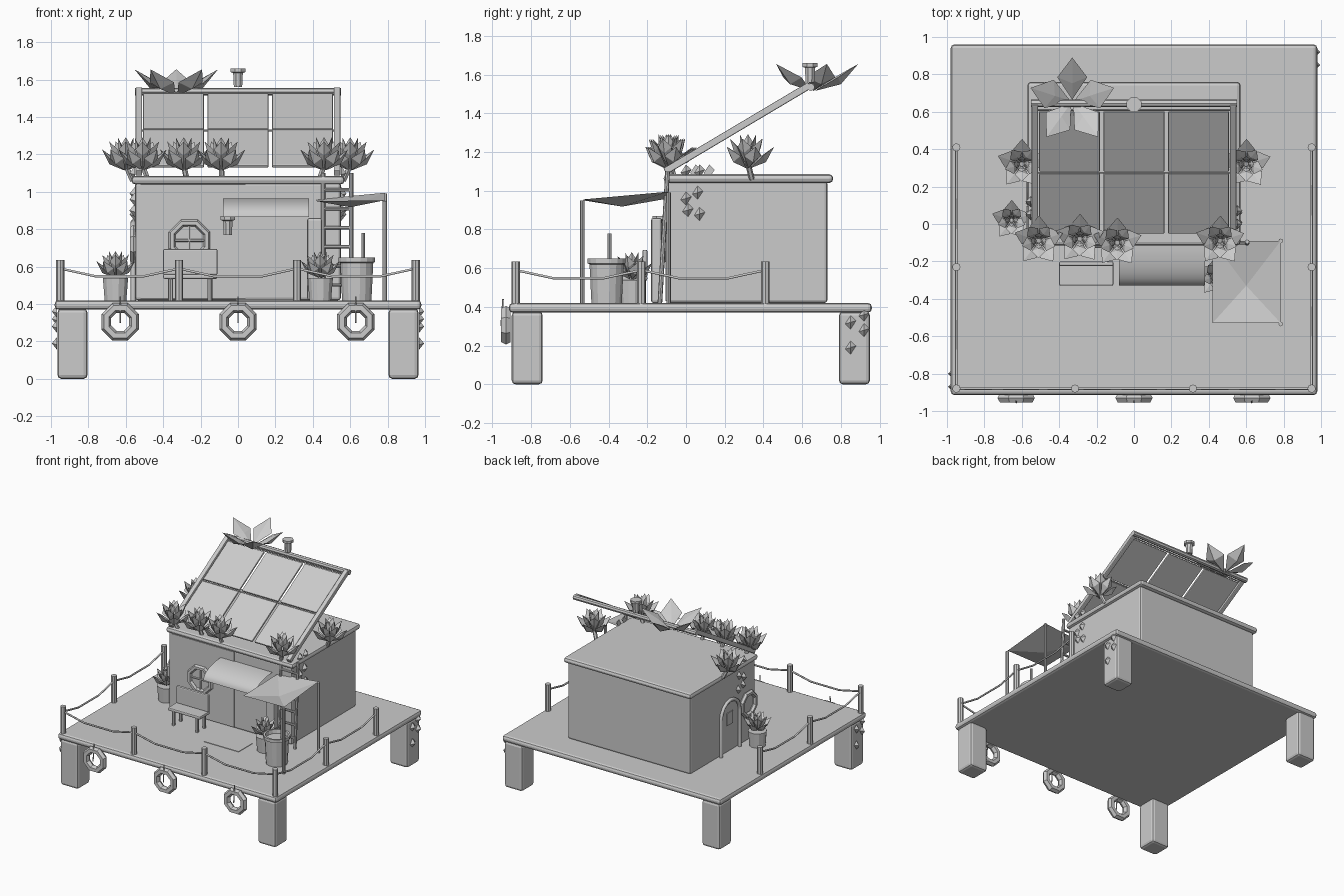
import bpy, bmesh, math
from mathutils import Vector, Matrix

cube = bpy.data.objects.get("Cube")
if cube:
    bpy.data.objects.remove(cube, do_unlink=True)

grey = bpy.data.materials.new("plain_grey")
grey.use_nodes = True
GREY = (0.6, 0.6, 0.6, 1)
grey.diffuse_color = GREY
grey.node_tree.nodes["Principled BSDF"].inputs["Base Color"].default_value = GREY


def finish(name, bm, smooth=False):
    mesh = bpy.data.meshes.new(name)
    bmesh.ops.recalc_face_normals(bm, faces=bm.faces)
    for f in bm.faces:
        f.smooth = smooth
    bm.to_mesh(mesh)
    bm.free()
    mesh.materials.append(grey)
    ob = bpy.data.objects.new(name, mesh)
    bpy.context.collection.objects.link(ob)
    return ob


def box(name, lo, hi, bevel=0.0):
    lo, hi = Vector(lo), Vector(hi)
    bm = bmesh.new()
    bmesh.ops.create_cube(bm, size=1, matrix=Matrix.Translation((lo + hi) / 2)
                          @ Matrix.Diagonal((*(hi - lo), 1)))
    if bevel:
        bmesh.ops.bevel(bm, geom=bm.edges[:], offset=bevel, segments=2,
                        profile=0.5, affect='EDGES')
    return finish(name, bm)


def rod(name, a, b, r, sides=8):
    a, b = Vector(a), Vector(b)
    d = b - a
    bm = bmesh.new()
    bmesh.ops.create_cone(bm, cap_ends=True, segments=sides, radius1=r, radius2=r,
                          depth=d.length, matrix=Matrix.Translation((a + b) / 2)
                          @ d.to_track_quat('Z', 'Y').to_matrix().to_4x4())
    return finish(name, bm)


def lathe(name, centre, profile, sides=12, axis='Z'):
    """Revolve (radius, height) points; a closed profile makes a ring."""
    bm = bmesh.new()
    turn = {'Z': Matrix(), 'Y': Matrix.Rotation(math.pi / 2, 4, 'X'),
            'X': Matrix.Rotation(math.pi / 2, 4, 'Y')}[axis]
    vs = [bm.verts.new((r, 0, h)) for r, h in profile]
    es = [bm.edges.new(p) for p in zip(vs, vs[1:])]
    bmesh.ops.spin(bm, geom=vs + es, axis=(0, 0, 1), cent=(0, 0, 0),
                   angle=math.tau, steps=sides)
    bmesh.ops.remove_doubles(bm, verts=bm.verts, dist=1e-4)
    bm.transform(Matrix.Translation(centre) @ turn @ Matrix.Rotation(math.pi / sides, 4, 'Z'))
    return finish(name, bm)


def ring(name, centre, major, minor, axis, depth=1.0):
    prof = [(major + minor * math.cos(k * math.tau / 6), depth * minor * math.sin(k * math.tau / 6))
            for k in range(7)]
    return lathe(name, centre, prof, 8, axis)


def tube(name, points, r):
    cu = bpy.data.curves.new(name, 'CURVE')
    cu.dimensions = '3D'
    cu.bevel_depth, cu.bevel_resolution, cu.use_fill_caps = r, 1, True
    sp = cu.splines.new('POLY')
    sp.points.add(len(points) - 1)
    for p, q in zip(sp.points, points):
        p.co = (*q, 1)
    cu.materials.append(grey)
    ob = bpy.data.objects.new(name, cu)
    bpy.context.collection.objects.link(ob)


def flower(name, centre, layers, size=1.0):
    """layers: (count, belly radius, belly height, tip radius, tip height, width, turn)"""
    bm = bmesh.new()
    for n, br, bh, tr, th, w, turn in layers:
        for k in range(n):
            rot = Matrix.Rotation(turn + k * math.tau / n, 3, 'Z')
            pts = [(0.01, 0, 0), (br, w, bh + 0.02), (br, -w, bh + 0.02), (tr, 0, th),
                   (br + 0.015, 0, bh - 0.015), (br * 0.75, 0, bh + 0.012)]
            vs = [bm.verts.new(Vector(centre) + size * (rot @ Vector(p))) for p in pts]
            bmesh.ops.convex_hull(bm, input=vs)
    return finish(name, bm)


def leaves(name, places, x, side):
    bm = bmesh.new()
    for y, z in places:
        pts = [(0, 0, 0.035), (0, 0.028, 0.008), (0, -0.028, -0.008), (0, 0, -0.035),
               (side * 0.028, 0, 0)]
        bmesh.ops.convex_hull(bm, input=[bm.verts.new(Vector(p) + Vector((x, y, z))) for p in pts])
    finish(name, bm)


# platform and legs
box("deck", (-0.98, -0.915, 0.37), (0.98, 0.96, 0.42), 0.02)
for sx, s in ((-1, "right"), (1, "left")):
    for y, e in ((-0.9, "front"), (0.79, "back")):
        x = sx * 0.885
        box(f"{e}_{s}_leg", (x - 0.08, y, 0), (x + 0.08, y + 0.16, 0.375), 0.02)

# house
box("house_walls", (-0.55, -0.1, 0.42), (0.55, 0.73, 1.05), 0.015)
box("roof_slab", (-0.57, -0.115, 1.04), (0.57, 0.76, 1.085), 0.02)
box("front_wall_panel", (-0.52, -0.106, 0.43), (0.04, -0.098, 1.04))
box("leaning_board", (0.37, -0.18, 0.42), (0.45, -0.125, 0.86), 0.012)
box("doormat", (-0.01, -0.42, 0.42), (0.3, -0.24, 0.424))

# round windows with cross bars
ring("front_window_frame", (-0.26, -0.11, 0.74), 0.1, 0.02, 'Y')
rod("front_window_bar_upright", (-0.26, -0.11, 0.64), (-0.26, -0.11, 0.84), 0.008, 6)
rod("front_window_bar_level", (-0.36, -0.11, 0.74), (-0.16, -0.11, 0.74), 0.008, 6)
ring("side_window_frame", (-0.56, 0.0, 0.72), 0.09, 0.02, 'X')

# arched side door
arch = [(-0.56, 0.23 + 0.12 * math.cos(a), 0.72 + 0.12 * math.sin(a))
        for a in [k * math.pi / 8 for k in range(9)]]
tube("side_door_frame", [(-0.56, 0.35, 0.42)] + arch + [(-0.56, 0.11, 0.42)], 0.014)
box("side_door_window", (-0.556, 0.19, 0.64), (-0.549, 0.27, 0.74))

# curved awning over the entrance
bm = bmesh.new()
rows = []
for k in range(9):
    a = k / 8 * math.pi / 2
    y, z = -0.1 - 0.23 * math.sin(a), 0.865 + 0.1 * math.cos(a)
    rows.append([bm.verts.new((x, y, z)) for x in (-0.08, 0.38)])
for p, q in zip(rows, rows[1:]):
    bm.faces.new((p[0], p[1], q[1], q[0]))
finish("entrance_awning", bm, True)

# shade sail on two poles
bm = bmesh.new()
edge = [bm.verts.new(p) for p in ((0.42, -0.53, 0.95), (0.785, -0.53, 0.955),
                                  (0.785, -0.09, 0.995), (0.42, -0.09, 0.96))]
sag = bm.verts.new((0.6, -0.33, 0.918))
for k in range(4):
    bm.faces.new((edge[k], edge[(k + 1) % 4], sag))
finish("shade_sail", bm)
for y, top in ((-0.535, 0.95), (-0.09, 0.99)):
    rod("sail_pole", (0.785, y, 0.42), (0.785, y, top), 0.012)

# tilted solar roof
low, high = Vector((0, -0.1, 1.105)), Vector((0, 0.64, 1.545))
slope = (high - low).normalized()
tilt = Matrix.Translation(low) @ Matrix.Rotation(math.atan2(slope.z, slope.y), 4, 'X')
length = (high - low).length
for x in (-0.345, 0.0, 0.345):
    for k in (0, 1):
        y0 = 0.06 + k * 0.385
        panel = box("solar_panel", (x - 0.163, y0, -0.008), (x + 0.163, y0 + 0.37, 0.008), 0.005)
        panel.data.transform(tilt)
for x in (-0.53, 0.53):
    rail = box("solar_side_rail", (x - 0.018, -0.01, -0.018), (x + 0.018, length, 0.018), 0.006)
    rail.data.transform(tilt)
rod("solar_top_bar", (-0.55, 0.645, 1.535), (0.55, 0.645, 1.535), 0.02)
for z in (0.38, 0.77):
    rod("solar_cross_wire", tilt @ Vector((-0.53, z + 0.055, 0)), tilt @ Vector((0.53, z + 0.055, 0)), 0.006, 6)

# small lamps
for x, y, z in ((0, 0.64, 1.56), (-0.055, -0.135, 0.77)):
    lathe("lamp", (x, y, z), [(0, 0), (0.024, 0), (0.028, 0.075), (0.042, 0.08),
                              (0.042, 0.1), (0, 0.1)], 8)

# ladder
for x in (0.455, 0.605):
    rod("ladder_rail", (x, -0.135, 0.42), (x, -0.095, 1.1), 0.012)
for k in range(6):
    t = 0.12 + k * 0.15
    rod("ladder_rung", (0.455, -0.135 + 0.04 * t, 0.42 + 0.68 * t),
        (0.605, -0.135 + 0.04 * t, 0.42 + 0.68 * t), 0.009)

# bench
box("bench_seat", (-0.4, -0.33, 0.535), (-0.11, -0.2, 0.56), 0.008)
box("bench_back", (-0.4, -0.225, 0.555), (-0.11, -0.2, 0.695), 0.008)
for x in (-0.36, -0.15):
    for y in (-0.31, -0.22):
        rod("bench_leg", (x, y, 0.42), (x, y, 0.54), 0.013)

# flowers
BUD = [(5, 0.085, 0.05, 0.145, 0.12, 0.05, 0.3), (5, 0.06, 0.1, 0.1, 0.165, 0.04, 0.93),
       (4, 0.03, 0.13, 0.045, 0.19, 0.025, 0)]
STAR = [(5, 0.13, 0.05, 0.235, 0.14, 0.08, math.pi / 2)]
for x, y in ((-0.51, -0.09), (-0.29, -0.08), (-0.09, -0.1), (0.46, -0.09),
             (-0.6, 0.32), (0.6, 0.32)):
    flower("roof_flower", (x, y, 1.115), BUD, 0.93)
    rod("flower_stem", (x * 0.94, y + 0.02, 1.06), (x, y, 1.14), 0.015, 6)
flower("large_flower", (-0.33, 0.655, 1.515), STAR)

# pots and barrel
for x, y in ((-0.655, 0.02), (0.44, -0.28)):
    lathe("flower_pot", (x, y, 0.42), [(0, 0), (0.06, 0), (0.07, 0.12), (0, 0.12)])
    flower("pot_flower", (x, y, 0.54), BUD, 0.75)
lathe("barrel", (0.635, -0.41, 0.42), [(0, 0), (0.08, 0), (0.09, 0.2), (0.1, 0.205),
                                       (0.1, 0.23), (0.085, 0.23), (0.08, 0.2), (0, 0.2)], 16)
rod("barrel_stick", (0.67, -0.395, 0.5), (0.67, -0.395, 0.78), 0.01)

# rope fence
path = [(-0.95, 0.41), (-0.95, -0.23), (-0.95, -0.88), (-0.315, -0.88), (0.315, -0.88),
        (0.95, -0.88), (0.95, -0.23), (0.95, 0.41)]
for x, y in path:
    rod("fence_post", (x, y, 0.41), (x, y, 0.635), 0.022)
for a, b in zip(path, path[1:]):
    a, b = Vector((*a, 0.59)), Vector((*b, 0.59))
    tube("fence_rope", [a.lerp(b, t) - Vector((0, 0, 0.2 * t * (1 - t)))
                        for t in (0, 0.3, 0.7, 1)], 0.007)

# hanging rings on the front edge
for x in (-0.63, 0, 0.63):
    ring("hanging_ring", (x, -0.93, 0.305), 0.08, 0.028, 'Y')
    rod("ring_cord", (x, -0.955, 0.3), (x, -0.945, 0.44), 0.004, 6)

# climbing leaves
WALL = [(0.0, 1.1), (0.07, 1.1), (0.0, 0.96), (0.06, 0.99), (0.01, 0.9), (0.07, 0.88)]
LEG = [(0.85, 0.32), (0.92, 0.36), (0.92, 0.28), (0.85, 0.19)]
leaves("left_wall_leaves", WALL, 0.552, 1)
leaves("right_wall_leaves", [(y + 0.05, z) for y, z in WALL], -0.552, -1)
leaves("left_leg_leaves", LEG, 0.967, 1)
leaves("right_leg_leaves", [(-y + 0.05, z) for y, z in LEG], -0.967, -1)
